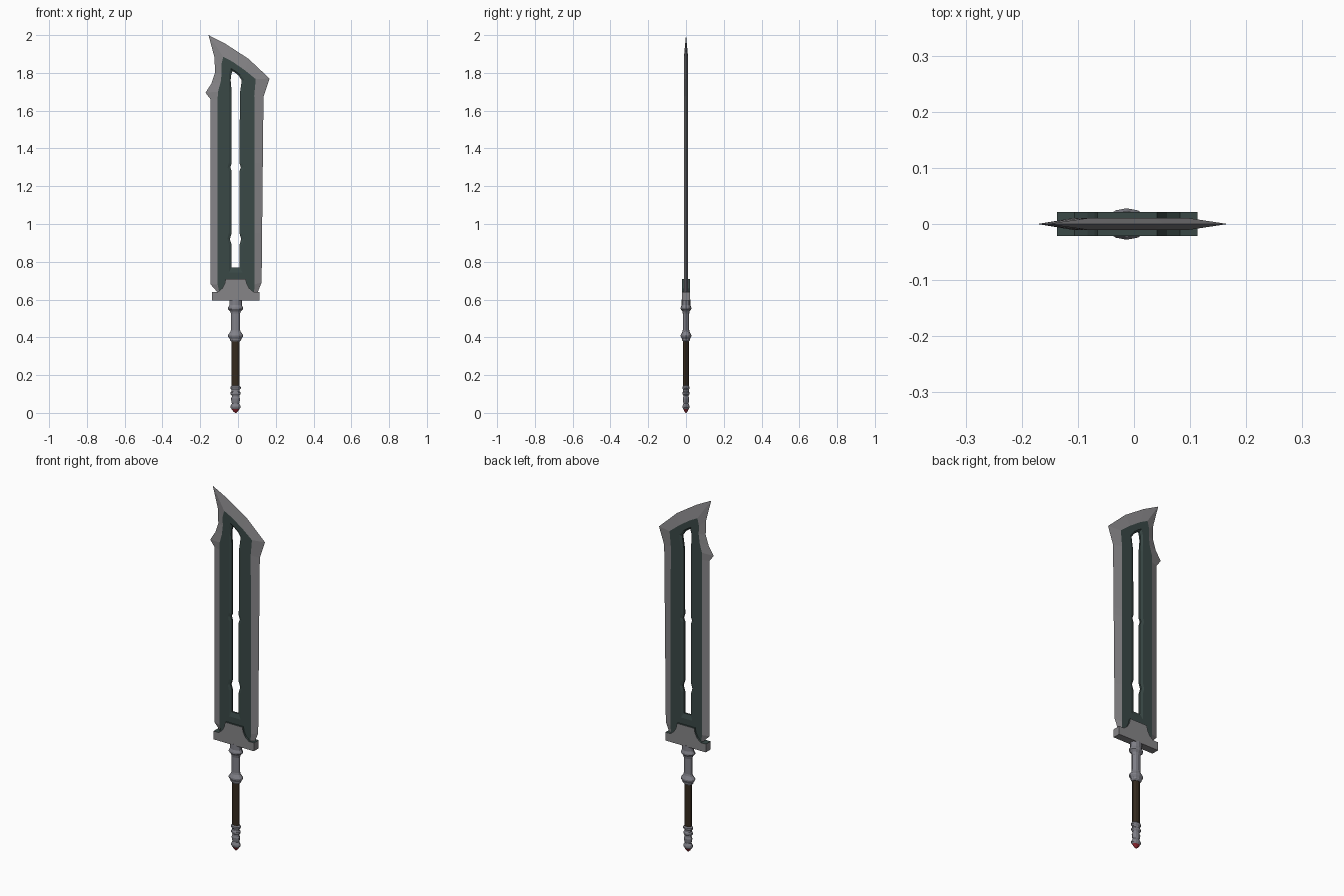
import bpy, bmesh, math

if "Cube" in bpy.data.objects:
    bpy.data.objects.remove(bpy.data.objects["Cube"])

CX = -0.013  # centre line of the handle


def mat(name, r, g, b):
    m = bpy.data.materials.new(name)
    m.diffuse_color = (r, g, b, 1)
    m.use_nodes = True
    m.node_tree.nodes["Principled BSDF"].inputs["Base Color"].default_value = m.diffuse_color
    return m


STEEL = mat("steel grey", 0.24, 0.235, 0.245)
DARK = mat("dark green metal", 0.042, 0.066, 0.062)
IRON = mat("blue grey iron", 0.22, 0.22, 0.25)
LEATHER = mat("brown leather", 0.035, 0.023, 0.013)
RED = mat("red gem", 0.28, 0.02, 0.03)


def finish(name, bm, mats):
    bmesh.ops.recalc_face_normals(bm, faces=bm.faces)
    me = bpy.data.meshes.new(name)
    bm.to_mesh(me)
    bm.free()
    for m in mats:
        me.materials.append(m)
    ob = bpy.data.objects.new(name, me)
    bpy.context.collection.objects.link(ob)
    return ob


# Blade: matching loops for cutting edge, dark plate border and slot
left_z = [0.89, 0.92, 0.95, 1.28, 1.30, 1.32]
notch = {0.92: 0.009, 1.30: 0.007}
rows = [((-.11, .64), (-.10, .64), (-.034, .77)),
        ((-.145, .68), (-.108, .68), (-.034, .78))]
rows += [((-.145, z), (-.108, z), (-.034 - notch.get(z, 0), z)) for z in left_z]
rows += [((-.145, 1.66), (-.108, 1.66), (-.034, 1.66)),
         ((-.172, 1.695), (-.106, 1.70), (-.034, 1.70)),
         ((-.14, 1.745), (-.092, 1.75), (-.036, 1.73)),
         ((-.122, 1.80), (-.086, 1.80), (-.039, 1.76)),
         ((-.124, 1.88), (-.088, 1.845), (-.037, 1.785)),
         ((-.156, 2.0), (-.078, 1.885), (-.03, 1.81)),
         ((-.065, 1.953), (-.03, 1.86), (-.014, 1.80)),
         ((.055, 1.875), (.035, 1.815), (.004, 1.785)),
         ((.167, 1.77), (.094, 1.767), (.02, 1.76)),
         ((.135, 1.675), (.086, 1.68), (.010, 1.69))]
rows += [((.125 + .01 * (z - .7), z), (.088, z), (.008 + notch.get(z, 0), z))
         for z in reversed(left_z)]
rows += [((.125, .69), (.088, .68), (.008, .78)),
         ((.105, .64), (.085, .64), (.008, .77))]

bm = bmesh.new()
n = len(rows)
T = 0.011
edge = [bm.verts.new((o[0], 0, o[1])) for o, m, s in rows]
walls = []
for side in (-1, 1):
    mid = [bm.verts.new((m[0], side * T, m[1])) for o, m, s in rows]
    rim = [bm.verts.new((s[0] + .2 * (m[0] - s[0]), side * T, s[1] + .2 * (m[1] - s[1])))
           for o, m, s in rows]
    slot = [bm.verts.new((s[0], side * .005, s[1])) for o, m, s in rows]
    walls.append(slot)
    for a, b, mi in ((edge, mid, 0), (mid, rim, 1), (rim, slot, 1)):
        for i in range(n):
            j = (i + 1) % n
            bm.faces.new((a[i], a[j], b[j], b[i])).material_index = mi
for i in range(n):
    j = (i + 1) % n
    bm.faces.new((walls[0][i], walls[0][j], walls[1][j], walls[1][i])).material_index = 1
finish("blade", bm, [STEEL, DARK])

# Guard: flared block, upper faces in dark metal
half = [(.125, .595), (.125, .641), (.094, .641), (.071, .66), (.058, .685), (.053, .71)]
outline = half + [(-x, z) for x, z in reversed(half)]
bm = bmesh.new()
f = bm.faces.new([bm.verts.new((x - .012, -.021, z)) for x, z in outline])
ext = bmesh.ops.extrude_face_region(bm, geom=[f])["geom"]
bmesh.ops.translate(bm, vec=(0, .042, 0),
                    verts=[v for v in ext if isinstance(v, bmesh.types.BMVert)])
bmesh.ops.recalc_face_normals(bm, faces=bm.faces)
for f in bm.faces:
    f.material_index = 1 if f.normal.z > 0.1 else 0
finish("guard", bm, [STEEL, DARK])


# Handle parts: flattened turned profiles of (radius, height)
def turned(name, profile, material, sides=12):
    bm = bmesh.new()
    rings = []
    for r, z in profile:
        rings.append([bm.verts.new((CX + r * math.cos(2 * math.pi * k / sides),
                                    .7 * r * math.sin(2 * math.pi * k / sides), z))
                      for k in range(sides)])
    for a, b in zip(rings, rings[1:]):
        for k in range(sides):
            j = (k + 1) % sides
            bm.faces.new((a[k], a[j], b[j], b[k]))
    bm.faces.new(rings[0])
    bm.faces.new(rings[-1])
    finish(name, bm, [material])


turned("pommel_gem", [(.003, 0), (.012, .008), (.021, .02), (.02, .03)], RED)
turned("pommel", [(.019, .018), (.027, .028), (.027, .036), (.019, .05), (.022, .06),
                  (.024, .075), (.020, .085), (.020, .092), (.027, .1), (.027, .108),
                  (.021, .114), (.021, .122), (.028, .13), (.028, .138), (.021, .144)], IRON)
turned("grip", [(.021, .14), (.021, .385)], LEATHER)
turned("collar", [(.023, .378), (.030, .386), (.031, .392), (.040, .405), (.040, .412),
                  (.027, .43), (.024, .44), (.024, .525), (.028, .538), (.040, .55),
                  (.040, .557), (.033, .57), (.033, .6)], IRON)
